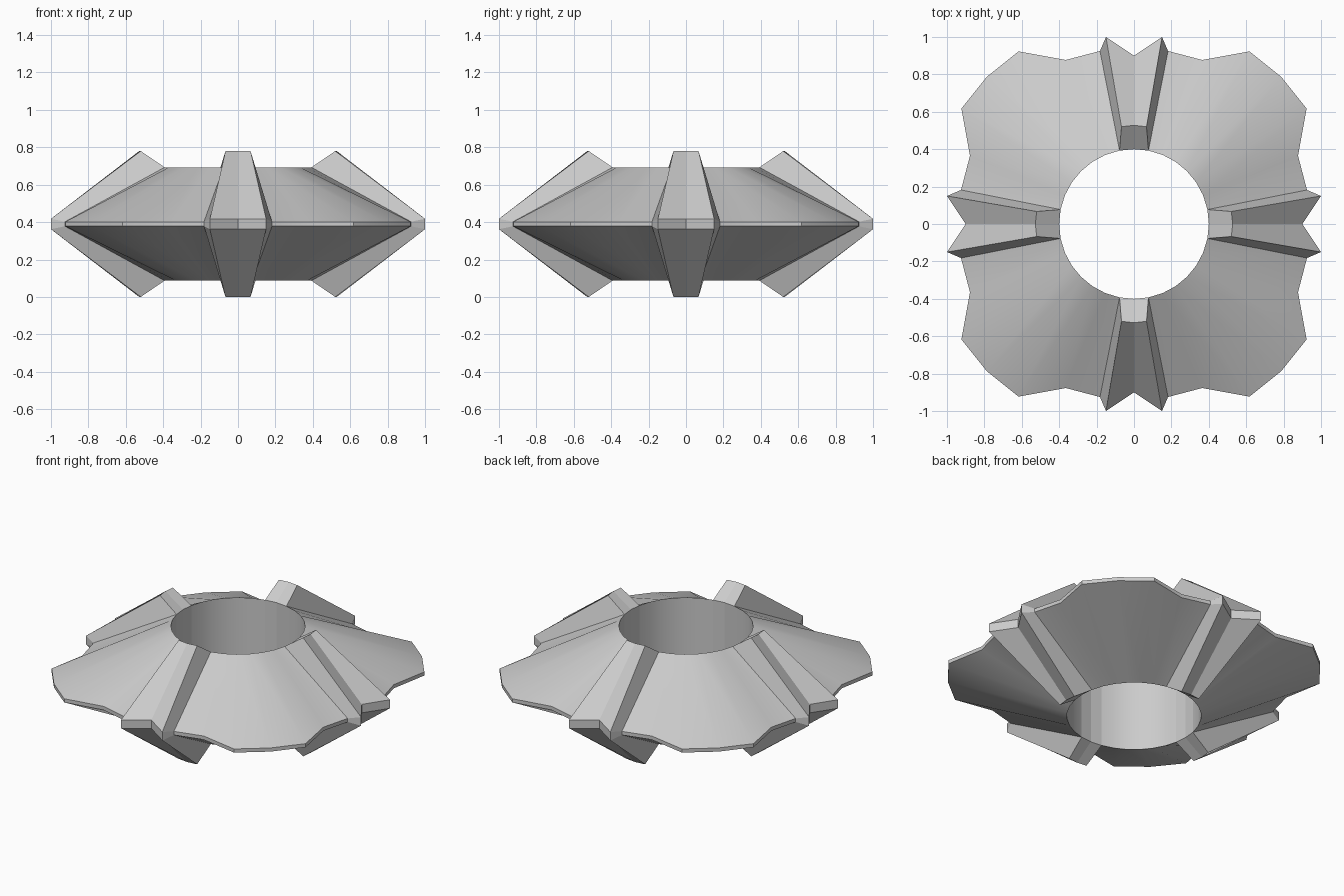
import bpy
import math
from mathutils import Matrix, Vector

if "Cube" in bpy.data.objects:
    bpy.data.objects.remove(bpy.data.objects["Cube"])

MID = 0.39  # height of the symmetry plane


def loft_four(name, columns, smooth):
    """Skin neighbouring closed columns, repeated at four quarter turns."""
    verts, faces, index = [], [], {}

    def vid(p):
        key = tuple(round(c, 4) for c in p)
        if key not in index:
            index[key] = len(verts)
            verts.append(key)
        return index[key]

    for q in range(4):
        turn = Matrix.Rotation(q * math.pi / 2, 3, 'Z')
        cols = [[vid(turn @ Vector(p)) for p in c] for c in columns]
        for a, b in zip(cols, cols[1:]):
            n = len(a)
            for i in range(n):
                k = (i + 1) % n
                loop = list(dict.fromkeys((a[i], a[k], b[k], b[i])))
                if len(loop) > 2:
                    faces.append(loop)
    mesh = bpy.data.meshes.new(name)
    mesh.from_pydata(verts, [], faces)
    mesh.update()
    obj = bpy.data.objects.new(name, mesh)
    bpy.context.collection.objects.link(obj)
    if smooth:
        bpy.ops.object.select_all(action='DESELECT')
        obj.select_set(True)
        bpy.context.view_layer.objects.active = obj
        bpy.ops.object.shade_smooth_by_angle(angle=math.radians(30))
    return obj


def column(points):
    """Upper (x, y, height above middle) points, mirrored to the underside."""
    up = [(x, y, MID + h) for x, y, h in points]
    down = [(x, y, MID - h) for x, y, h in reversed(points)]
    return up + down


# Flared plates: wavy outer rim tapering up and down to the round bore
rim = [(0.925, 0.182), (0.877, 0.365), (0.923, 0.617), (0.787, 0.787),
       (0.617, 0.923), (0.365, 0.877), (0.182, 0.925)]
plate = []
for x, y in rim:
    a = math.atan2(y, x)
    plate.append(column([(0.4 * math.cos(a), 0.4 * math.sin(a), 0.303),
                         (x, y, 0.012)]))
loft_four("flared_plates", plate, True)

# Ribs: raised tapered arms with a notched outer end
a = math.atan2(0.182, 0.925)
ix, iy = 0.4 * math.cos(a), 0.4 * math.sin(a)


def side(s):
    inner = (ix, s * iy, 0.303)
    return (column([inner, inner, (0.925, s * 0.182, 0.012)]),
            column([inner, (0.52, s * 0.067, 0.39), (1.0, s * 0.15, 0.028)]))


base_l, edge_l = side(-1)
base_r, edge_r = side(1)
centre = column([(0.4, 0, 0.303), (0.528, 0, 0.39), (0.9, 0, 0.028)])
loft_four("ribs", [base_l, edge_l, centre, edge_r, base_r], False)
